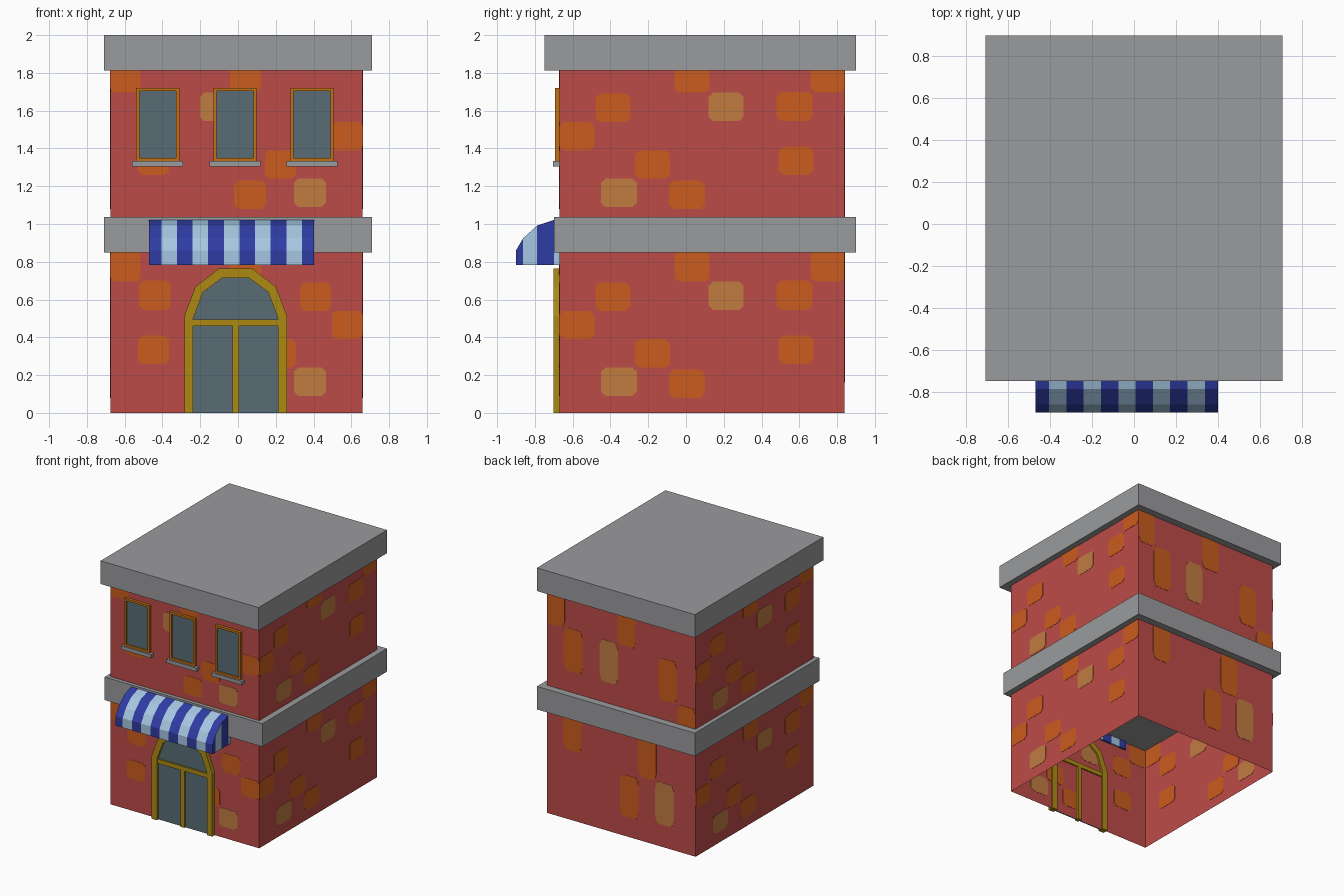
import bpy, bmesh

if "Cube" in bpy.data.objects:
    bpy.data.objects.remove(bpy.data.objects["Cube"])


def mat(name, r, g, b):
    m = bpy.data.materials.new(name)
    lin = [((c / 255 + 0.055) / 1.055) ** 2.4 for c in (r, g, b)]
    m.diffuse_color = (*lin, 1)
    m.use_nodes = True
    m.node_tree.nodes["Principled BSDF"].inputs["Base Color"].default_value = m.diffuse_color
    return m


RED = mat("red wall", 188, 75, 72)
ORANGE = mat("orange brick", 202, 92, 30)
TAN = mat("tan brick", 194, 124, 64)
GREY = mat("grey concrete", 154, 155, 157)
GLASS = mat("dull blue glass", 88, 108, 116)
GOLD = mat("gold door frame", 172, 138, 20)
AMBER = mat("amber window frame", 196, 112, 18)
NAVY = mat("navy stripe", 47, 60, 164)
PALE = mat("pale blue stripe", 166, 199, 226)


def finish(name, bm, *mats):
    me = bpy.data.meshes.new(name)
    bmesh.ops.recalc_face_normals(bm, faces=bm.faces)
    bm.to_mesh(me)
    bm.free()
    for m in mats:
        me.materials.append(m)
    ob = bpy.data.objects.new(name, me)
    bpy.context.collection.objects.link(ob)
    return ob


def prism(bm, pts, offset, index=0):
    """Closed prism from a polygon of 3D points moved along an offset."""
    a = [bm.verts.new(p) for p in pts]
    b = [bm.verts.new([c + d for c, d in zip(p, offset)]) for p in pts]
    n = len(a)
    faces = [bm.faces.new(a), bm.faces.new(b[::-1])]
    faces += [bm.faces.new((a[i], a[i - 1], b[i - 1], b[i])) for i in range(n)]
    for f in faces:
        f.material_index = index


def add_box(bm, x0, x1, y0, y1, z0, z1):
    prism(bm, [(x0, y0, z0), (x1, y0, z0), (x1, y1, z0), (x0, y1, z0)], (0, 0, z1 - z0))


def box(name, m, *dims):
    bm = bmesh.new()
    add_box(bm, *dims)
    return finish(name, bm, m)


# Wall shells, open at top and bottom
X0, X1, Y0, Y1 = -0.675, 0.66, -0.67, 0.84


def wall_shell(name, z0, z1):
    bm = bmesh.new()
    add_box(bm, X0, X1, Y0, Y1, z0, z1)
    caps = [f for f in bm.faces if len({round(v.co.z, 4) for v in f.verts}) == 1]
    bmesh.ops.delete(bm, geom=caps, context='FACES_ONLY')
    finish(name, bm, RED)


wall_shell("lower_walls", 0, 0.86)
wall_shell("upper_walls", 1.02, 1.83)

# Concrete band and roof slab
box("floor_band", GREY, -0.71, 0.71, -0.70, 0.90, 0.85, 1.037)
box("roof_slab", GREY, -0.71, 0.71, -0.75, 0.90, 1.812, 2.0)

# Coloured brick patches: y range, z range on the right wall, colour
PATCHES = [
    (-0.48, -0.295, 0.54, 0.69, 0), (-0.67, -0.485, 0.39, 0.54, 0),
    (-0.27, -0.085, 0.24, 0.39, 0), (-0.09, 0.10, 0.08, 0.23, 0),
    (-0.06, 0.125, 0.695, 0.86, 0), (0.48, 0.67, 0.545, 0.70, 0),
    (0.49, 0.675, 0.26, 0.41, 0), (0.66, 0.84, 0.695, 0.86, 0),
    (0.12, 0.305, 0.545, 0.695, 1), (-0.45, -0.26, 0.09, 0.24, 1)]
DEPTH, DY, DX = 0.004, Y1 - Y0, X1 - X0


def patches(name, place, offset, floors, zscale=1.0):
    """Thin chamfered plates straddling the wall so they show on both sides."""
    bm = bmesh.new()
    for floor in floors:
        for y0, y1, z0, z1, col in PATCHES:
            u0, u1 = (y0 - Y0) / DY, (y1 - Y0) / DY
            z0s, z1s = z0 * zscale + floor, z1 * zscale + floor
            cu, cz = 0.016, 0.022 * zscale
            outline = [(u0 + cu, z0s), (u1 - cu, z0s), (u1, z0s + cz), (u1, z1s - cz),
                       (u1 - cu, z1s), (u0 + cu, z1s), (u0, z1s - cz), (u0, z0s + cz)]
            pts = [place(u, min(z, 1.85)) for u, z in outline]
            prism(bm, pts, offset, col)
    finish(name, bm, ORANGE, TAN)


H = DEPTH / 2
patches("right_bricks", lambda u, z: (X1 - H, Y0 + u * DY, z), (DEPTH, 0, 0), (0, 1))
patches("left_bricks", lambda u, z: (X0 - H, Y1 - u * DY, z), (DEPTH, 0, 0), (0, 1))
patches("front_bricks", lambda u, z: (X1 - u * DX, Y0 - H, z), (0, DEPTH, 0), (0, 1))
# The back wall pattern is stretched over both floors
patches("back_bricks", lambda u, z: (X0 + u * DX, Y1 - H, z), (0, DEPTH, 0), (-0.02,), 2.25)

# Three upper windows with frame, glass and sill
for i, cx in enumerate((-0.425, -0.016, 0.392)):
    bm = bmesh.new()
    w, t = 0.114, 0.017
    for x in (cx - w, cx + w - t):
        add_box(bm, x, x + t, -0.693, -0.66, 1.33, 1.72)
    for z in (1.333, 1.72 - t):
        add_box(bm, cx - w + t, cx + w - t, -0.693, -0.66, z, z + t)
    finish(f"window_frame_{i}", bm, AMBER)
    box(f"window_glass_{i}", GLASS, cx - w + t, cx + w - t, -0.682, -0.675, 1.345, 1.71)
    box(f"window_sill_{i}", GREY, cx - 0.135, cx + 0.135, -0.705, -0.66, 1.304, 1.333)

# Arched door: frame ring, bars and glass
CX = -0.0125


def arch(half):
    right = [(CX + x, z) for x, z in half]
    return right + [(2 * CX - x, z) for x, z in reversed(right)]


outer = arch([(0.272, 0), (0.272, 0.513), (0.214, 0.667), (0.087, 0.765)])
inner = arch([(0.225, 0), (0.225, 0.50), (0.172, 0.64), (0.07, 0.715)])
bm = bmesh.new()
for i in range(len(outer) - 1):
    quad = [outer[i], outer[i + 1], inner[i + 1], inner[i]]
    prism(bm, [(x, -0.702, z) for x, z in quad], (0, 0.047, 0))
finish("door_frame", bm, GOLD)
bm = bmesh.new()
add_box(bm, CX - 0.226, CX + 0.226, -0.695, -0.66, 0.46, 0.495)
add_box(bm, CX - 0.017, CX + 0.017, -0.695, -0.655, 0, 0.46)
finish("door_bars", bm, GOLD)
bm = bmesh.new()
prism(bm, [(x, -0.682, z) for x, z in inner], (0, 0.007, 0))
finish("door_glass", bm, GLASS)

# Striped awning: curved section swept through the stripe positions
section = [(-0.655, 1.024), (-0.698, 1.022), (-0.788, 0.992),
           (-0.862, 0.925), (-0.90, 0.86), (-0.90, 0.783)]
BOTTOM = 0.783
xs = [-0.47] + [-0.406 + 0.0827 * k for k in range(10)] + [0.402]
loop = section + [(y, BOTTOM) for y, z in section[3::-1]]
bm = bmesh.new()
rings = [[bm.verts.new((x, y, z)) for y, z in loop] for x in xs]
n = len(loop)
for k in range(len(xs) - 1):
    for j in range(n):
        a, b = rings[k], rings[k + 1]
        bm.faces.new((a[j - 1], a[j], b[j], b[j - 1])).material_index = k % 2
for r in (rings[0], rings[-1]):
    for j in range(3):
        bm.faces.new((r[j], r[j + 1], r[n - 2 - j], r[n - 1 - j])).material_index = (j + 1) % 2
    bm.faces.new((r[3], r[4], r[5], r[6])).material_index = 0
finish("awning", bm, NAVY, PALE)
